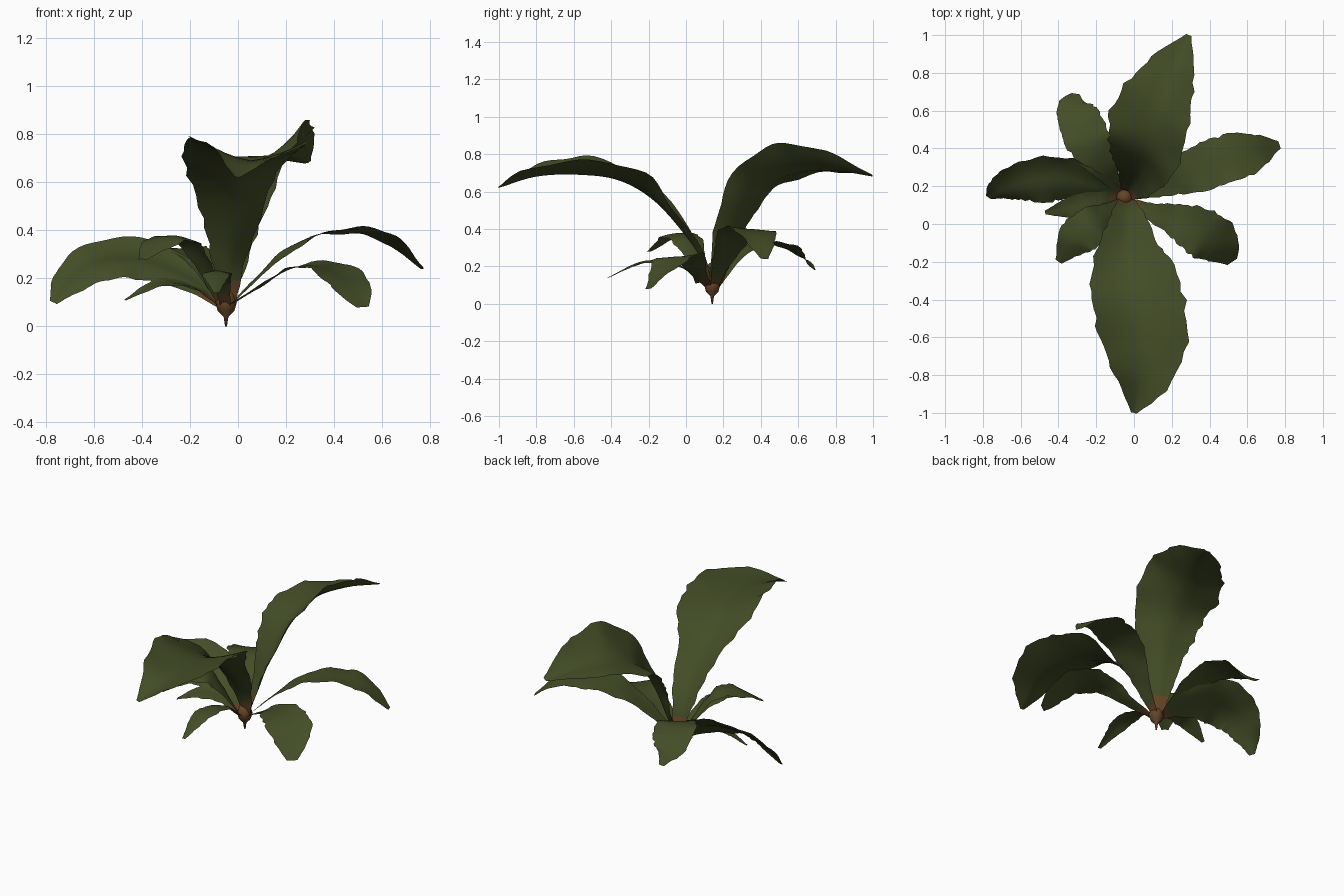
import bpy, bmesh, math, random
from mathutils import Vector

random.seed(4)
cube = bpy.data.objects.get("Cube")
if cube:
    bpy.data.objects.remove(cube, do_unlink=True)


def material(name, colour):
    mat = bpy.data.materials.new(name)
    mat.use_nodes = True
    mat.diffuse_color = (*colour, 1)
    mat.node_tree.nodes["Principled BSDF"].inputs["Base Color"].default_value = (*colour, 1)
    return mat


GREEN = material("leaf green", (0.057, 0.075, 0.02))
BROWN = material("stem brown", (0.13, 0.06, 0.02))


def finish(name, bm, mats):
    mesh = bpy.data.meshes.new(name)
    bm.to_mesh(mesh)
    bm.free()
    for mat in mats:
        mesh.materials.append(mat)
    obj = bpy.data.objects.new(name, mesh)
    bpy.context.scene.collection.objects.link(obj)
    for poly in mesh.polygons:
        poly.use_smooth = True
    return obj


def spline(points, u):
    """Smooth curve through the points, u from 0 to 1."""
    pts = [Vector(p) for p in points]
    pts = [2 * pts[0] - pts[1]] + pts + [2 * pts[-1] - pts[-2]]
    spans = len(pts) - 3
    i = min(int(u * spans), spans - 1)
    t = u * spans - i
    a, b, c, d = pts[i:i + 4]
    return 0.5 * (2 * b + (c - a) * t + (2 * a - 5 * b + 4 * c - d) * t ** 2
                  + (3 * b - a - 3 * c + d) * t ** 3)


def leaf(name, midrib, lift_left, lift_right, brown_below=0.13, rows=36, cols=8):
    """Blade along a midrib of (x, y, z, half width); lifts curl its two edges."""
    bm = bmesh.new()
    grid = []
    for r in range(rows + 1):
        u = r / rows
        point = spline(midrib, u)
        ahead = spline(midrib, min(u + 0.01, 1)) - spline(midrib, max(u - 0.01, 0))
        tangent = ahead.to_3d().normalized()
        side = Vector((tangent.y, -tangent.x, 0)).normalized()
        normal = side.cross(tangent)
        width = max(point.w, 0.006)
        # ragged margins
        ragged = {-1: random.uniform(0.92, 1.05), 1: random.uniform(0.92, 1.05)}
        row = []
        for c in range(cols + 1):
            t = 2 * c / cols - 1
            sign = -1 if t < 0 else 1
            lift = lift_left if t < 0 else lift_right
            reach = width * t * (ragged[sign] if abs(t) == 1 else 1)
            ripple = 0.04 * math.sin(u * 30 + sign) * t * t
            height = width * (lift * abs(t) ** 1.4 + ripple)
            row.append(bm.verts.new(point.to_3d() + side * reach + normal * height))
        grid.append(row)
    for low, high in zip(grid, grid[1:]):
        for c in range(cols):
            face = bm.faces.new((low[c], low[c + 1], high[c + 1], high[c]))
            face.material_index = int(face.calc_center_median().z < brown_below)
            if low is not grid[0] and grid.index(low) > rows / 3:
                face.material_index = 0
    return finish(name, bm, (GREEN, BROWN))


# Two tall leaves
leaf("front_tall_leaf", [
    (-.04, .13, .08, .03), (-.04, .09, .22, .06), (-.03, 0, .36, .1),
    (-.03, -.17, .55, .17), (.01, -.36, .66, .24), (.05, -.58, .69, .24),
    (.05, -.8, .68, .16), (0, -1, .62, .015)], .3, .4, .2)
leaf("back_tall_leaf", [
    (-.04, .16, .08, .03), (-.01, .22, .25, .08), (.02, .3, .45, .14),
    (.05, .42, .62, .2), (.1, .6, .7, .21), (.19, .8, .71, .14),
    (.29, 1, .68, .015)], -.05, .75, .2)

# Arching side leaves
leaf("right_side_leaf", [
    (-.07, .16, .09, .02), (-.2, .2, .2, .07), (-.4, .24, .28, .12),
    (-.58, .22, .27, .11), (-.7, .18, .19, .07), (-.77, .14, .1, .015)], -.7, .7)
leaf("left_side_leaf", [
    (-.03, .15, .09, .02), (.12, .2, .24, .06), (.28, .27, .36, .11),
    (.45, .33, .4, .13), (.62, .38, .37, .11), (.77, .42, .24, .02)], -.1, .1)
leaf("front_left_leaf", [
    (-.03, .12, .09, .02), (.1, .06, .17, .05), (.22, .02, .24, .09),
    (.35, -.04, .25, .13), (.45, -.11, .19, .12), (.52, -.2, .08, .03)], .15, -.05)
leaf("front_right_leaf", [
    (-.07, .12, .09, .02), (-.13, .06, .24, .06), (-.21, 0, .36, .1),
    (-.31, -.08, .37, .1), (-.4, -.2, .28, .02)], -.2, -.05)
leaf("back_right_leaf", [
    (-.07, .17, .09, .02), (-.14, .27, .24, .06), (-.22, .4, .32, .11),
    (-.28, .52, .31, .12), (-.32, .62, .25, .09), (-.31, .69, .18, .02)], .05, .05)

# Small low leaves tucked under the others
leaf("low_right_leaf", [
    (-.07, .14, .08, .02), (-.18, .13, .16, .05), (-.32, .09, .18, .06),
    (-.47, .06, .11, .01)], -.2, .3)
leaf("low_front_leaf", [
    (-.05, .12, .08, .02), (-.07, -.02, .2, .04), (-.09, -.22, .23, .06),
    (-.09, -.42, .14, .01)], -.2, -.2)

# Root crown, a lathed spike that flares upward
bm = bmesh.new()
SIDES = 10
rings = []
for radius, z in ((.004, 0), (.01, .04), (.035, .065), (.045, .1), (.03, .15)):
    rings.append([bm.verts.new((-.05 + radius * math.cos(math.tau * k / SIDES),
                                .14 + radius * math.sin(math.tau * k / SIDES), z))
                  for k in range(SIDES)])
for low, high in zip(rings, rings[1:]):
    for k in range(SIDES):
        n = (k + 1) % SIDES
        bm.faces.new((low[k], low[n], high[n], high[k]))
bm.faces.new(rings[0][::-1])
bm.faces.new(rings[-1])
finish("root_crown", bm, (BROWN,))
